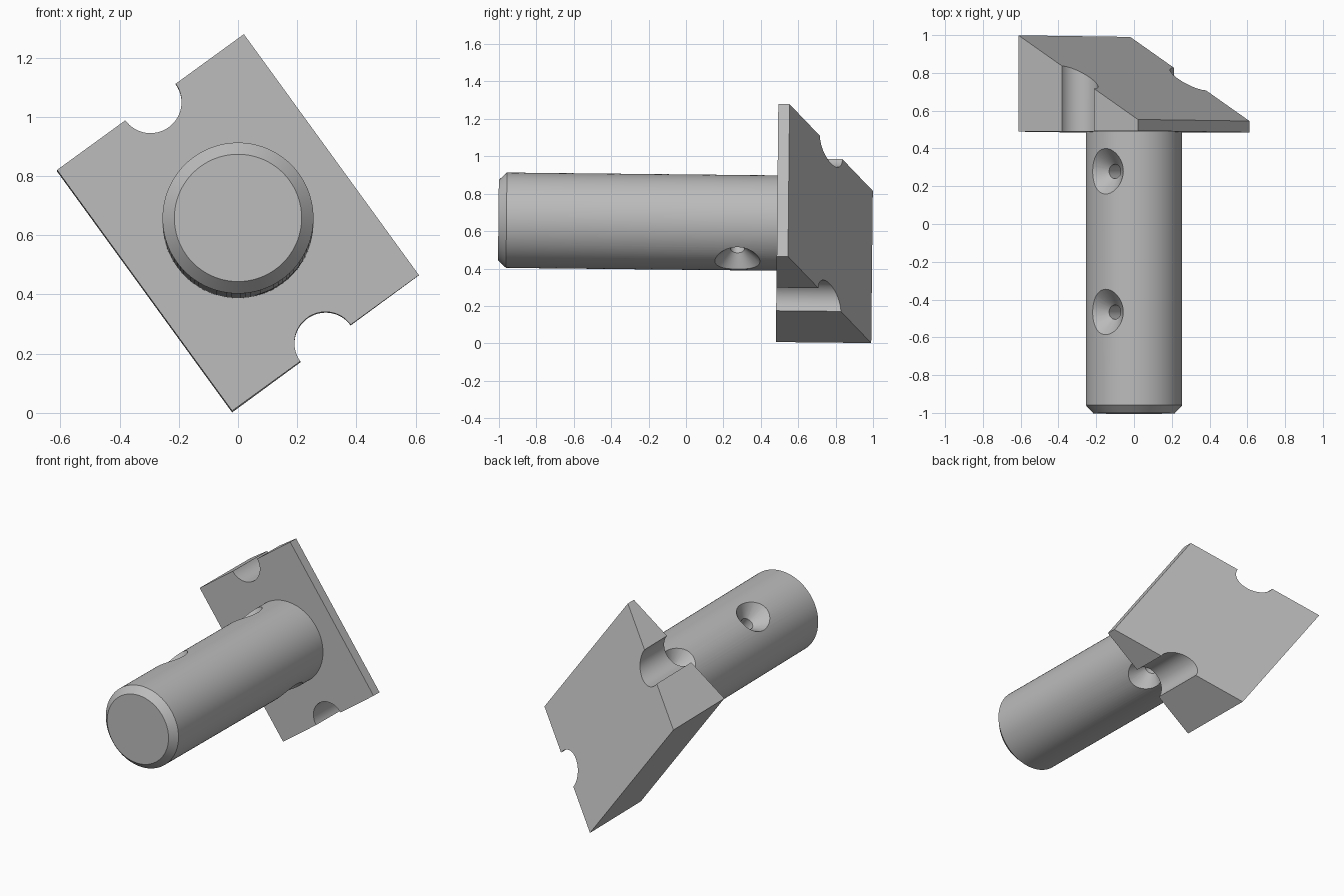
import bpy, bmesh
from math import radians, pi
from mathutils import Matrix, Vector

if "Cube" in bpy.data.objects:
    bpy.data.objects.remove(bpy.data.objects["Cube"], do_unlink=True)

steel = bpy.data.materials.new("grey steel")
steel.use_nodes = True
steel.diffuse_color = (0.5, 0.5, 0.5, 1)
steel.node_tree.nodes["Principled BSDF"].inputs["Base Color"].default_value = (0.5, 0.5, 0.5, 1)


def finish(name, bm):
    bmesh.ops.remove_doubles(bm, verts=bm.verts, dist=1e-5)
    bmesh.ops.recalc_face_normals(bm, faces=bm.faces)
    mesh = bpy.data.meshes.new(name)
    bm.to_mesh(mesh)
    bm.free()
    obj = bpy.data.objects.new(name, mesh)
    bpy.context.collection.objects.link(obj)
    mesh.materials.append(steel)
    return obj


def lathe(name, profile, matrix, steps):
    """Revolve (radius, height) points around z, then place the solid."""
    bm = bmesh.new()
    verts = [bm.verts.new((r, 0, h)) for r, h in profile]
    edges = [bm.edges.new(pair) for pair in zip(verts, verts[1:])]
    bmesh.ops.spin(bm, geom=verts + edges, cent=(0, 0, 0), axis=(0, 0, 1),
                   angle=2 * pi, steps=steps, use_merge=True)
    bm.transform(matrix)
    return finish(name, bm)


def cut(target, cutter):
    """Subtract the cutter and throw it away."""
    cutter.hide_render = True
    mod = target.modifiers.new("cut", "BOOLEAN")
    mod.operation = "DIFFERENCE"
    mod.solver = "EXACT"
    mod.object = cutter
    bpy.context.view_layer.objects.active = target
    bpy.ops.object.modifier_apply(modifier=mod.name)
    bpy.data.objects.remove(cutter, do_unlink=True)


ALONG_Y = Matrix.Rotation(-pi / 2, 4, "X")   # turns the lathe axis to +y

# Wedge-shaped head: thick on one side, thin on the other
half_w, half_h = 0.39, 0.503
bm = bmesh.new()
section = [(-half_w, 0), (half_w, 0), (half_w, 0.06), (-half_w, 0.51)]
face = bm.faces.new([bm.verts.new((x, y, -half_h)) for x, y in section])
top = bmesh.ops.extrude_face_region(bm, geom=[face])["geom"]
bmesh.ops.translate(bm, vec=(0, 0, 2 * half_h),
                    verts=[v for v in top if isinstance(v, bmesh.types.BMVert)])
head = finish("wedge_head", bm)

# Half-round notches in both short edges
for side in (-1, 1):
    place = Matrix.Translation((0, 0, side * half_h)) @ ALONG_Y
    cut(head, lathe("notch_cutter", [(0, -0.1), (0.105, -0.1), (0.105, 0.7), (0, 0.7)],
                    place, 64))

# Round stem with a chamfered free end, rooted in the head
stem = lathe("stem", [(0, -1.49), (0.215, -1.49), (0.255, -1.447), (0.255, 0.1), (0, 0.1)],
             ALONG_Y, 96)

# Countersunk holes: a through hole near the head, a blind one further out
sink = [(0.038, 0.172), (0.185, 0.32), (0, 0.32)]
through = [(r, -h) for r, h in reversed(sink)] + sink
blind = [(0, 0), (0.038, 0)] + sink
for y, profile in ((-0.21, through), (-0.955, blind)):
    cut(stem, lathe("hole_cutter", profile, Matrix.Translation((0, y, 0)), 48))

# Turn the assembly about its axis, with a slight droop, and lift it in place
pose = (Matrix.Translation((0, 0.487, 0.643)) @ Matrix.Rotation(radians(-0.6), 4, "X")
        @ Matrix.Rotation(radians(-36), 4, "Y"))
for obj in (head, stem):
    obj.matrix_world = pose
    bpy.ops.object.select_all(action="DESELECT")
    obj.select_set(True)
    bpy.context.view_layer.objects.active = obj
    bpy.ops.object.shade_smooth_by_angle(angle=radians(25))
